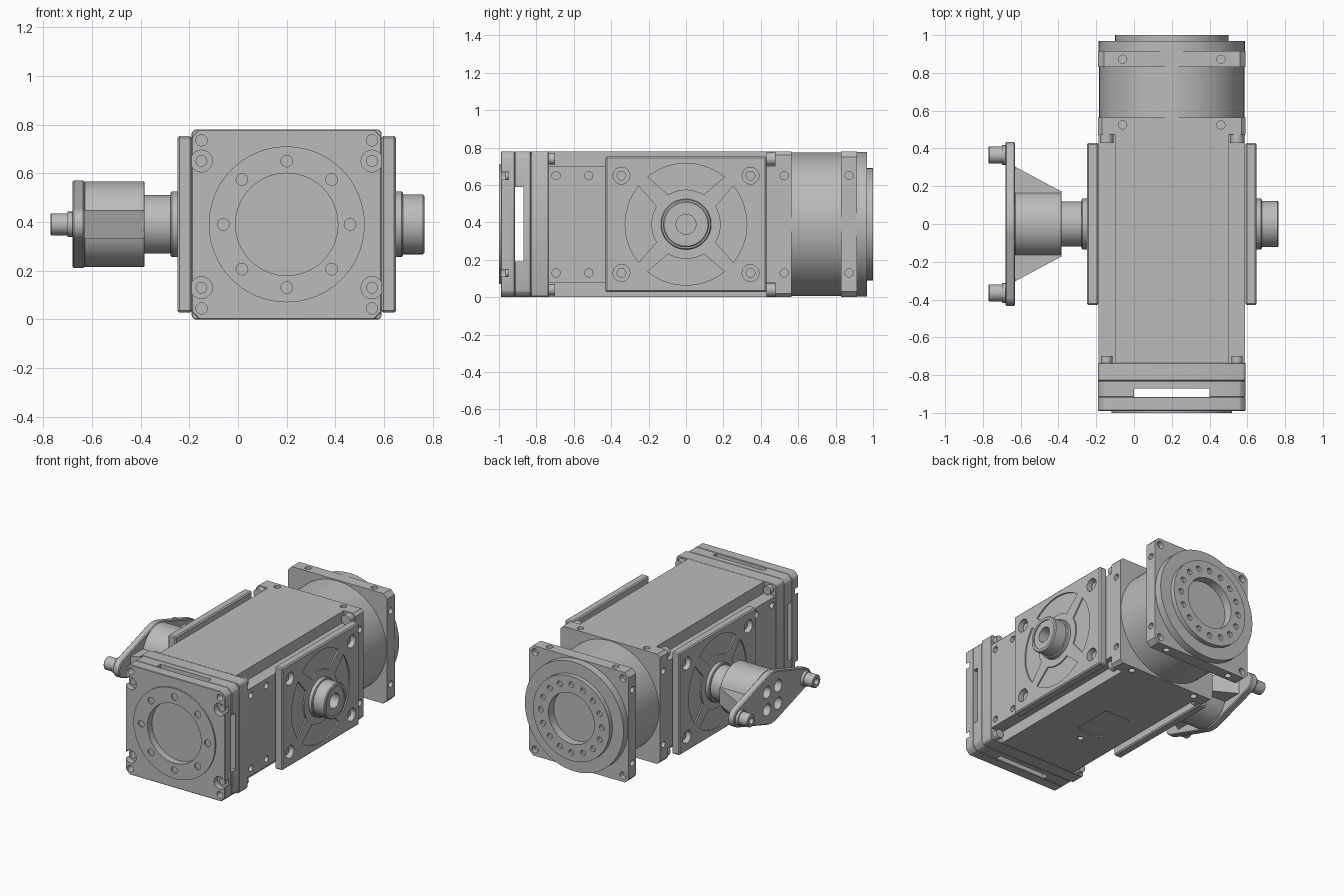
import bpy, bmesh
from math import pi, cos, sin, acos, radians
from mathutils import Vector

if "Cube" in bpy.data.objects:
    bpy.data.objects.remove(bpy.data.objects["Cube"])

CENTRE = Vector((0.2, 0, 0.39))     # axis of the housing; parts are laid out around it
HALF = 0.39                         # half width of the housing
made = []

metal = bpy.data.materials.new("grey metal")
metal.use_nodes = True
metal.diffuse_color = (0.5, 0.5, 0.5, 1)
metal.node_tree.nodes["Principled BSDF"].inputs["Base Color"].default_value = (0.5, 0.5, 0.5, 1)


# 2D profiles
def arc(r, a0, a1, n, u=0, v=0):
    return [(u + r * cos(a0 + (a1 - a0) * i / n), v + r * sin(a0 + (a1 - a0) * i / n))
            for i in range(n + 1)]


def circle(r, u=0, v=0, n=20):
    return arc(r, 0, 2 * pi, n, u, v)[:-1]


def rect(u0, u1, v0, v1):
    return [(u0, v0), (u1, v0), (u1, v1), (u0, v1)]


def chamfered(h, c):
    k = h - c
    return [(k, -h), (h, -k), (h, k), (k, h), (-k, h), (-h, k), (-h, -k), (-k, -h)]


# Extrude a profile along an axis
def prism(bm, profile, axis, lo, hi):
    place = {"x": lambda u, v, w: (w, u, v),
             "y": lambda u, v, w: (u, w, v),
             "z": lambda u, v, w: (u, v, w)}[axis]
    rings = [[bm.verts.new(CENTRE + Vector(place(u, v, w))) for u, v in profile]
             for w in (lo, hi)]
    n = len(profile)
    faces = [bm.faces.new(r) for r in rings]
    for i in range(n):
        j = (i + 1) % n
        faces.append(bm.faces.new((rings[0][i], rings[0][j], rings[1][j], rings[1][i])))
    bmesh.ops.recalc_face_normals(bm, faces=faces)


def to_object(name, bm):
    mesh = bpy.data.meshes.new(name)
    bm.to_mesh(mesh)
    bm.free()
    ob = bpy.data.objects.new(name, mesh)
    bpy.context.collection.objects.link(ob)
    return ob


# One solid part, with optional edge bevel and a list of cuts
def part(name, profile, axis, lo, hi, cuts=(), bevel=0):
    bm = bmesh.new()
    prism(bm, profile, axis, lo, hi)
    if bevel:
        edges = [e for e in bm.edges if e.calc_face_angle(0) > radians(40)]
        bmesh.ops.bevel(bm, geom=edges, offset=bevel, segments=1, affect="EDGES")
    ob = to_object(name, bm)
    if cuts:
        cb = bmesh.new()
        for c in cuts:
            prism(cb, *c)
        cutter = to_object("cutter", cb)
        cutter.hide_render = True
        mod = ob.modifiers.new("cuts", "BOOLEAN")
        mod.object, mod.operation, mod.solver, mod.use_self = cutter, "DIFFERENCE", "EXACT", True
        graph = bpy.context.evaluated_depsgraph_get()
        mesh = bpy.data.meshes.new_from_object(ob.evaluated_get(graph))
        ob.modifiers.clear()
        ob.data = mesh
        bpy.data.objects.remove(cutter)
    ob.data.materials.clear()
    ob.data.materials.append(metal)
    made.append(ob)
    return ob


def corners(u, v):
    return [(a * u, b * v) for a in (-1, 1) for b in (-1, 1)]


# Small screw holes in the four sides at position y
def side_holes(y, axes="xz"):
    out = []
    for ax in axes:
        for s in (-1, 1):
            lo, hi = sorted((s * 0.35, s * 0.45))
            for k in (-0.26, 0.26):
                uv = (y, k) if ax == "x" else (k, y)
                out.append((circle(0.022, *uv, 16), ax, lo, hi))
    return out


# Front flange with counterbored corners
cuts = [(circle(0.21, n=64), "y", -1.1, -0.95)]
cuts += [(circle(0.045, u, v), "y", -1.1, -0.95) for u, v in corners(0.35, 0.26)]
cuts += [(circle(0.023, u, v), "y", -1.1, -0.94) for u, v in corners(0.35, 0.345)]
part("front_flange", chamfered(HALF, 0.03), "y", -0.99, -0.915, cuts, 0.004)
for i, (u, v) in enumerate(corners(0.35, 0.26)):
    part(f"front_screw_{i}", circle(0.024, u, v), "y", -0.965, -0.94)

# Raised front ring with a bolt circle
cuts = [(circle(0.21, n=64), "y", -1.1, -0.9)]
cuts += [(circle(0.024, 0.26 * cos(i * pi / 4), 0.26 * sin(i * pi / 4), 16), "y", -1.1, -0.9)
         for i in range(8)]
part("front_ring", circle(0.32, n=64), "y", -1.0, -0.9895, cuts)

# Slotted spacer behind the front flange
slot = rect(-0.2, 0.2, -0.95, -0.87)
part("slotted_spacer", chamfered(HALF, 0.03), "y", -0.915, -0.83,
     [(slot, "z", -0.5, 0.5), ([(v, u) for u, v in slot], "x", -0.5, 0.5)], 0.003)
part("front_block", chamfered(HALF, 0.012), "y", -0.83, -0.735, bevel=0.003)

# Main housing with stepped corners and a recessed label on the underside
step = [(0.3, -0.39), (0.3, -0.31), (0.388, -0.31), (0.388, 0.31), (0.3, 0.31), (0.3, 0.39)]
cross = step + [(-u, -v) for u, v in step]
label = [p for a, u, v in ((0, 0.07, 0.12), (1, -0.07, 0.12), (2, -0.07, -0.12), (3, 0.07, -0.12))
         for p in arc(0.03, a * pi / 2, (a + 1) * pi / 2, 6, u - 0.05, v - 0.13)]
cuts = [(label, "z", -0.5, -0.382), (circle(0.02, -0.05, -0.36, 16), "z", -0.5, -0.37)]
cuts += side_holes(-0.695, "x") + side_holes(-0.52, "x")
part("main_housing", cross, "y", -0.735, 0.48, cuts)
for i, (u, v) in enumerate(corners(0.345, 0.35)):
    part(f"corner_screw_rear_{i}", circle(0.036, u, v), "y", 0.43, 0.48)
    part(f"corner_screw_front_{i}", circle(0.03, u, v), "y", -0.735, -0.7)

# Rear flanges, drum and output face
part("rear_inner_flange", chamfered(HALF, 0.02), "y", 0.475, 0.565, side_holes(0.525))
part("rear_drum", circle(0.384, n=96), "y", 0.56, 0.835)
part("rear_outer_flange", chamfered(HALF, 0.03), "y", 0.83, 0.915,
     side_holes(0.872) + [(circle(0.025, u, v, 16), "y", 0.88, 1)
                          for u, v in corners(0.345, 0.345)])
part("rear_disc", circle(0.387, n=96), "y", 0.91, 0.968,
     [(circle(0.18, n=64), "y", 0.94, 1.1)])
cuts = [(circle(0.18, n=64), "y", 0.9, 1.1)]
cuts += [(circle(0.02, 0.24 * cos(i * pi / 8), 0.24 * sin(i * pi / 8), 14), "y", 0.98, 1.1)
         for i in range(16)]
part("output_ring", circle(0.3, n=64), "y", 0.965, 1.0, cuts)


# Sector pocket between the spokes of a side plate
def sector(turn):
    out = arc(0.325, turn - radians(39), turn + radians(39), 20)
    return out + arc(0.185, turn + radians(31), turn - radians(31), 14)


# Side plates with collars, mirrored across the housing
for side, s in (("left", 1), ("right", -1)):
    def span(a, b):
        return sorted((s * a, s * b))
    cuts = [(sector(i * pi / 2), "x", *span(0.44, 0.5)) for i in range(4)]
    cuts += [(circle(0.045, u, v, 24), "x", *span(0.405, 0.5)) for u, v in corners(0.345, 0.26)]
    part(f"{side}_side_plate", rect(-0.43, 0.43, -0.3625, 0.3625), "x",
         *span(0.389, 0.449), cuts, 0.008)
    for i, (u, v) in enumerate(corners(0.345, 0.26)):
        part(f"{side}_plate_screw_{i}", circle(0.026, u, v), "x", *span(0.4, 0.425))
    part(f"{side}_collar", circle(0.135, n=48), "x", *span(0.44, 0.477), bevel=0.005)

# Short hollow shaft on the left, longer hub on the right
part("left_shaft", circle(0.123, n=48), "x", 0.47, 0.565,
     [(circle(0.1, n=48), "x", 0.558, 0.6), (circle(0.053, n=32), "x", 0.48, 0.6)], 0.006)
part("right_shaft", circle(0.12, n=48), "x", -0.6, -0.47)

# Arm drum, its gussets and the tapered arm plate
holes = [(circle(0.042, u, v, 24), "x", -0.95, -0.8) for u, v in corners(0.062, 0.062)]
part("arm_drum", circle(0.176, n=64), "x", -0.832, -0.583, holes, 0.004)
for s, name in ((1, "rear"), (-1, "front")):
    part(f"{name}_gusset", [(-0.832, s * 0.1), (-0.832, s * 0.305), (-0.585, s * 0.172),
                            (-0.585, s * 0.1)], "z", -0.06, 0.06)

R, r, d = 0.18, 0.068, 0.365
a = acos((R - r) / d)
half = arc(r, -a, a, 16, d) + arc(R, a, pi - a, 14)
part("arm_plate", half + [(-u, -v) for u, v in half], "x", -0.88, -0.83, holes, 0.006)
for s, name in ((1, "rear"), (-1, "front")):
    part(f"{name}_pin_base", circle(0.052, s * d, 0, 28), "x", -0.9, -0.875)
    part(f"{name}_pin", circle(0.045, s * d, 0, 28), "x", -0.97, -0.895,
         [(circle(0.022, s * d, 0), "x", -1, -0.93)], 0.004)

# Smooth the round walls, keep the edges sharp
bpy.ops.object.select_all(action="DESELECT")
for ob in made:
    ob.select_set(True)
bpy.context.view_layer.objects.active = made[0]
bpy.ops.object.shade_smooth_by_angle(angle=radians(30))
